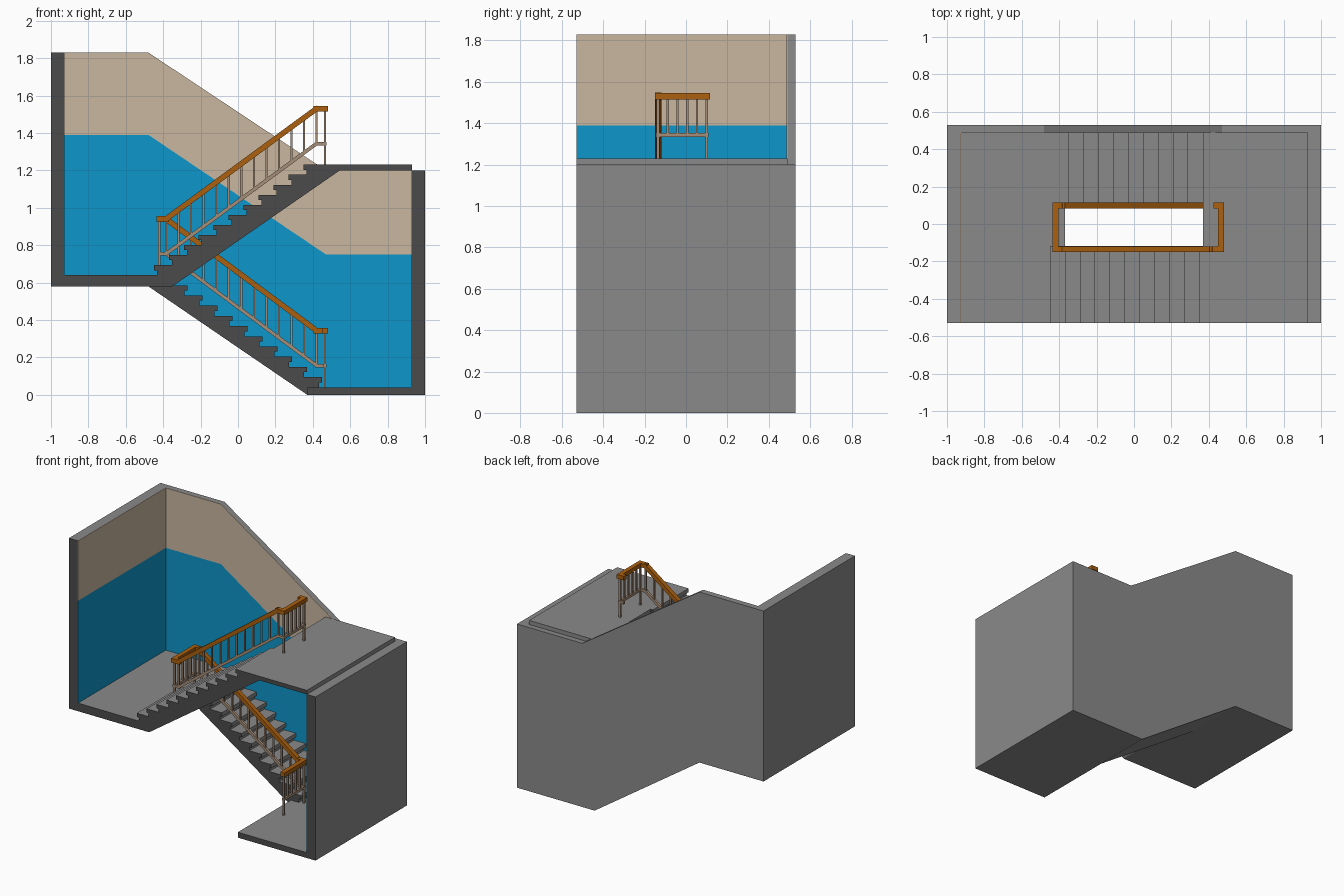
import bpy, bmesh, math
from mathutils import Vector

if "Cube" in bpy.data.objects:
    bpy.data.objects.remove(bpy.data.objects["Cube"])


def material(name, r, g, b):
    m = bpy.data.materials.new(name)
    lin = [((c / 255 + 0.055) / 1.055) ** 2.4 if c > 10 else c / 255 / 12.92 for c in (r, g, b)]
    m.diffuse_color = (*lin, 1)
    m.use_nodes = True
    m.node_tree.nodes["Principled BSDF"].inputs["Base Color"].default_value = m.diffuse_color
    return m


GREY = material("concrete grey", 138, 138, 138)
DARK = material("dark cut grey", 75, 75, 75)
TAN = material("tan wall paint", 201, 183, 160)
BLUE = material("blue wall paint", 13, 150, 202)
WOOD = material("orange wood", 172, 96, 14)
METAL = material("beige metal", 165, 141, 120)


def finish(name, bm, mats, both_sides=False):
    """Make the object; a second material goes on faces turned to the front."""
    bmesh.ops.recalc_face_normals(bm, faces=bm.faces)
    if len(mats) > 1:
        for f in bm.faces:
            ny = f.normal.y
            f.material_index = int(ny < -0.9 or (both_sides and ny > 0.9))
    me = bpy.data.meshes.new(name)
    bm.to_mesh(me)
    bm.free()
    for m in mats:
        me.materials.append(m)
    ob = bpy.data.objects.new(name, me)
    bpy.context.collection.objects.link(ob)
    return ob


def prism(name, profile, y0, y1, mats=(GREY, DARK), both_sides=False):
    """Extrude an x-z profile from y0 to y1."""
    bm = bmesh.new()
    face = bm.faces.new([bm.verts.new((x, y0, z)) for x, z in profile])
    ext = bmesh.ops.extrude_face_region(bm, geom=[face])
    for v in ext["geom"]:
        if isinstance(v, bmesh.types.BMVert):
            v.co.y = y1
    return finish(name, bm, mats, both_sides)


def block(name, x0, x1, y0, y1, z0, z1, mats=(GREY, DARK)):
    return prism(name, [(x0, z0), (x1, z0), (x1, z1), (x0, z1)], y0, y1, mats)


def add_bar(bm, p, q, w, h):
    """Bar with upright sides from p to q."""
    p, q = Vector(p), Vector(q)
    d = q - p
    flat = Vector((d.x, d.y, 0)).normalized()
    side = Vector((-flat.y, flat.x, 0)) * w / 2
    up = Vector((0, 0, h / 2))
    if abs(d.z) < 1e-6:                    # level bars fill the corners
        p, q = p - flat * w / 2, q + flat * w / 2
    ends = [[bm.verts.new(c + s * side + t * up) for s, t in ((-1, -1), (1, -1), (1, 1), (-1, 1))]
            for c in (p, q)]
    bm.faces.new(ends[0])
    bm.faces.new(ends[1][::-1])
    for i in range(4):
        j = (i + 1) % 4
        bm.faces.new((ends[0][i], ends[0][j], ends[1][j], ends[1][i]))


def add_post(bm, x, y, z0, z1, w):
    r = bmesh.ops.create_cube(bm, size=1)
    for v in r["verts"]:
        v.co = Vector((x + v.co.x * w, y + v.co.y * w, (z0 + z1) / 2 + v.co.z * (z1 - z0)))


F, B, IN = -0.53, 0.53, 0.49       # front, back, inner face of back wall
LOW, MID, TOP = 0.04, 0.64, 1.23   # floor heights

# Walls
block("left_wall", -1, -0.93, F, B, 0.58, 1.83)
block("right_wall", 0.93, 1, F, B, 0, 1.2)
prism("back_wall", [(-0.93, 0.58), (-0.48, 0.58), (0.37, 0), (0.93, 0), (0.93, 1.2),
                    (0.47, 1.2), (-0.48, 1.83), (-0.93, 1.83)], IN, B)

# Painted plates on the inner wall faces
T = 0.004
dado = [(0.93, 0.75), (0.47, 0.75), (-0.48, 1.39), (-0.93, 1.39)]
prism("back_blue_paint", [(-0.93, 0.59), (-0.48, 0.59), (0.37, 0.01), (0.93, 0.01)] + dado,
      IN - T, IN, (BLUE,))
prism("back_tan_paint", dado[::-1] + [(0.93, 1.2), (0.47, 1.2), (-0.48, 1.83), (-0.93, 1.83)],
      IN - T, IN, (TAN,))
for side, x0, x1, z0, zm, z1 in (("left", -0.93, -0.93 + T, MID, 1.39, 1.83),
                                 ("right", 0.93 - T, 0.93, LOW, 0.75, 1.2)):
    block(side + "_blue_paint", x0, x1, F + 0.001, IN, z0, zm, (BLUE,))
    block(side + "_tan_paint", x0, x1, F + 0.001, IN, zm, z1, (TAN,))

# Landings
block("bottom_landing", 0.37, 0.93, F, IN, 0, LOW)
block("middle_landing", -0.93, -0.37, F, IN, 0.58, MID)
block("top_landing", 0.37, 0.93, F, IN, 1.2, TOP)


# Stair flights with overhanging treads
def flight(name, nose, step, z0, z1, tail, y0, y1):
    n, over, thick = 11, math.copysign(0.016, step), 0.028
    rise = (z1 - z0) / n
    pts = [(nose + over, z0)]
    for i in range(n):
        x, z = nose + step * i, z0 + rise * (i + 1)
        pts += [(x + over, z - thick), (x, z - thick), (x, z)]
        if i < n - 1:
            pts.append((x + step + over, z))
    prism(name, pts + tail, y0, y1, both_sides=True)


flight("lower_flight", 0.45, -0.08, LOW, MID,
       [(-0.48, MID), (-0.48, 0.58), (0.37, 0), (0.434, 0)], 0.085, IN)
flight("upper_flight", -0.45, 0.08, MID, TOP,
       [(0.545, TOP), (0.545, 1.2), (-0.35, 0.58), (-0.434, 0.58)], F, -0.118)

# Handrail and lower rail follow one continuous path
YB, YF, XE, XM = 0.1, -0.135, 0.465, -0.42
path = [(XE, YF, 0.343), (XE, YB, 0.343), (0.42, YB, 0.343), (-0.385, YB, 0.94),
        (XM, YB, 0.94), (XM, YF, 0.94), (-0.385, YF, 0.94), (0.42, YF, 1.53),
        (XE, YF, 1.53), (XE, YB, 1.53), (0.44, YB, 1.53)]
DROP = 0.187
rail, low_rail, bars = bmesh.new(), bmesh.new(), bmesh.new()
for p, q in zip(path, path[1:]):
    add_bar(rail, p, q, 0.032, 0.03 if p[2] == q[2] else 0.036)
    lower = [(c[0], c[1], c[2] - DROP) for c in (p, q)]
    add_bar(low_rail, *lower, 0.018, 0.018 if p[2] == q[2] else 0.024)
    # Balusters between the two rails
    a, b = Vector(p), Vector(q)
    run = (b - a).xy.length
    if run > 0.1:
        n = round(run / (0.066 if run > 0.5 else 0.047))
        for i in range(0 if run > 0.5 else 1, n + (run > 0.5)):
            c = a.lerp(b, i / n)
            add_post(bars, c.x, c.y, c.z - DROP, c.z, 0.011)
# Posts standing on the floors
for x, z, floor in ((XE, 0.343, LOW), (XM, 0.94, MID), (XE, 1.53, TOP)):
    for y in (YF, YB):
        add_post(bars, x, y, floor, z, 0.013)
finish("handrail", rail, (WOOD,))
finish("lower_rail", low_rail, (METAL,))
finish("balusters", bars, (METAL,))
